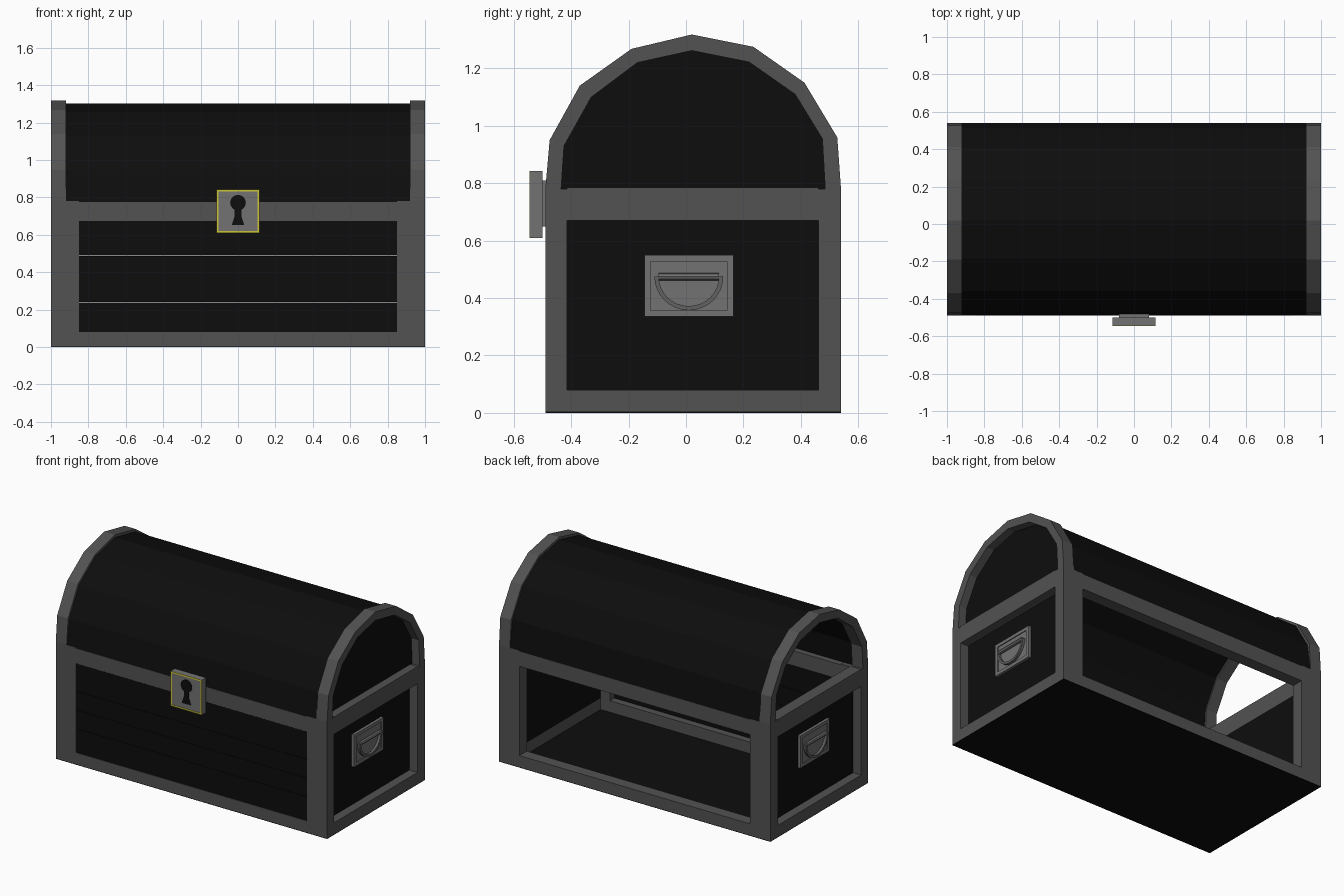
import bpy, bmesh, math

if "Cube" in bpy.data.objects:
    bpy.data.objects.remove(bpy.data.objects["Cube"])

def material(name, rgb):
    m = bpy.data.materials.new(name)
    m.diffuse_color = (*rgb, 1)
    m.use_nodes = True
    m.node_tree.nodes["Principled BSDF"].inputs["Base Color"].default_value = m.diffuse_color
    return m

FRAME = material("dark_grey_frame", (0.085, 0.085, 0.085))
WOOD = material("black_wood", (0.004, 0.004, 0.004))
PLATE = material("grey_metal", (0.17, 0.17, 0.17))
HANDLE = material("handle_metal", (0.12, 0.12, 0.12))
GOLD = material("yellow_trim", (0.60, 0.55, 0.04))

def finish(name, bm, mat):
    bmesh.ops.recalc_face_normals(bm, faces=bm.faces)
    me = bpy.data.meshes.new(name)
    bm.to_mesh(me)
    bm.free()
    me.materials.append(mat)
    ob = bpy.data.objects.new(name, me)
    bpy.context.collection.objects.link(ob)
    return ob

def box(name, x, y, z, mat):
    bm = bmesh.new()
    bmesh.ops.create_cube(bm, size=1)
    for v in bm.verts:
        v.co = [r[0] + (c + 0.5) * (r[1] - r[0]) for c, r in zip(v.co, (x, y, z))]
    return finish(name, bm, mat)

def prism(name, pts, a, b, axis, mat):
    """Extrude a closed outline from a to b along x (outline y,z) or y (outline x,z)."""
    bm = bmesh.new()
    place = (lambda p, d: (d, p[0], p[1])) if axis == 'x' else (lambda p, d: (p[0], d, p[1]))
    lo = [bm.verts.new(place(p, a)) for p in pts]
    hi = [bm.verts.new(place(p, b)) for p in pts]
    bm.faces.new(lo)
    bm.faces.new(hi)
    n = len(pts)
    for i in range(n):
        bm.faces.new((lo[i], lo[(i + 1) % n], hi[(i + 1) % n], hi[i]))
    return finish(name, bm, mat)

def border(name, u, v, w, a, b, axis, mat):
    """Rectangular border of width w, made of four bars."""
    bars = [((u[0], u[1]), (v[0], v[0] + w)), ((u[0], u[1]), (v[1] - w, v[1])),
            ((u[0], u[0] + w), (v[0] + w, v[1] - w)), ((u[1] - w, u[1]), (v[0] + w, v[1] - w))]
    for i, (p, q) in enumerate(bars):
        if axis == 'x':
            box(f"{name}_{i+1}", (a, b), p, q, mat)
        else:
            box(f"{name}_{i+1}", p, (a, b), q, mat)

Y0, Y1 = -0.49, 0.54
Z0, ZT = 0.004, 0.78

# floor
box("floor", (-1, 1), (Y0, Y1), (0, Z0), WOOD)

# body frame: posts and long rails
for yn, y in (("front", (Y0, Y0 + 0.075)), ("back", (Y1 - 0.078, Y1))):
    for sn, x in (("left", (-1, -0.85)), ("right", (0.85, 1))):
        box(f"{yn}_{sn}_post", x, y, (Z0, ZT), FRAME)
    box(f"{yn}_bottom_rail", (-0.85, 0.85), y, (Z0, 0.08), FRAME)
    box(f"{yn}_top_rail", (-0.85, 0.85), y, (0.675, 0.775), FRAME)

# front planks
cuts = [0.08, 0.24, 0.365, 0.49, 0.675]
for i in range(len(cuts) - 1):
    box(f"front_plank_{i+1}", (-0.85, 0.85), (-0.487, -0.462),
        (cuts[i], cuts[i + 1] - 0.002), WOOD)

# lid arch outlines (y, z), front to back
outer = [(-0.49, 0.78), (-0.475, 0.95), (-0.37, 1.14), (-0.19, 1.268), (0.02, 1.318),
         (0.235, 1.275), (0.413, 1.15), (0.527, 0.96), (0.54, 0.78)]
inner = [(-0.435, 0.78), (-0.425, 0.93), (-0.33, 1.10), (-0.17, 1.22), (0.02, 1.262),
         (0.22, 1.222), (0.38, 1.11), (0.475, 0.955), (0.485, 0.78)]

def mix(t):
    return [(a + (c - a) * t, b + (d - b) * t) for (a, b), (c, d) in zip(outer, inner)]

# lid shell
lid_out = mix(0.3)
lid_out[0], lid_out[-1] = (-0.488, 0.775), (0.538, 0.775)
lid_in = mix(0.8)
prism("lid", lid_out + lid_in[::-1], -0.93, 0.93, 'x', WOOD)

for side, s in (("left", -1), ("right", 1)):
    # side rails and panel
    xr = sorted((s * 0.92, s))
    box(f"{side}_bottom_rail", xr, (Y0 + 0.075, Y1 - 0.078), (Z0, 0.08), FRAME)
    box(f"{side}_top_rail", xr, (Y0 + 0.075, Y1 - 0.078), (0.67, 0.785), FRAME)
    box(f"{side}_panel", sorted((s * 0.92, s * 0.94)), (Y0 + 0.075, Y1 - 0.078), (0.08, 0.67), WOOD)
    # lid end rib
    prism(f"{side}_lid_rib", outer + inner[::-1], s * 0.92, s, 'x', FRAME)
    # handle plate, raised border, grip bar and half ring
    box(f"{side}_handle_plate", sorted((s * 0.935, s * 0.952)), (-0.145, 0.165), (0.335, 0.55), PLATE)
    border(f"{side}_handle_border", (-0.145, 0.165), (0.335, 0.55), 0.022,
           s * 0.952, s * 0.958, 'x', PLATE)
    bar = [(s * 0.966 + 0.013 * math.cos(k * math.pi / 4), 0.475 + 0.013 * math.sin(k * math.pi / 4))
           for k in range(8)]
    prism(f"{side}_handle_bar", bar, -0.095, 0.115, 'y', PLATE)
    arc = [math.pi + math.pi * k / 16 for k in range(17)]
    ring = [(0.01 + 0.12 * math.cos(t), 0.475 + 0.118 * math.sin(t)) for t in arc]
    ring += [(0.01 + 0.105 * math.cos(t), 0.475 + 0.103 * math.sin(t)) for t in reversed(arc)]
    prism(f"{side}_handle_ring", ring, s * 0.957, s * 0.974, 'x', HANDLE)

# right lid end planks (the left end is open)
prism("right_lid_panel", inner, 0.93, 0.945, 'x', WOOD)

# lock: mount, body, yellow trim, keyhole
box("lock_mount", (-0.08, 0.08), (-0.502, -0.47), (0.65, 0.81), PLATE)
box("lock_body", (-0.115, 0.115), (-0.543, -0.5), (0.61, 0.842), PLATE)
border("lock_trim", (-0.115, 0.115), (0.61, 0.842), 0.01, -0.546, -0.543, 'y', GOLD)
hole = [(0.042 * math.sin(a), 0.772 + 0.042 * math.cos(a))
        for a in [math.radians(-155 + 310 * k / 14) for k in range(15)]]
hole += [(0.018, 0.70), (0.034, 0.652), (-0.034, 0.652), (-0.018, 0.70)]
prism("keyhole", hole, -0.545, -0.542, 'y', WOOD)
